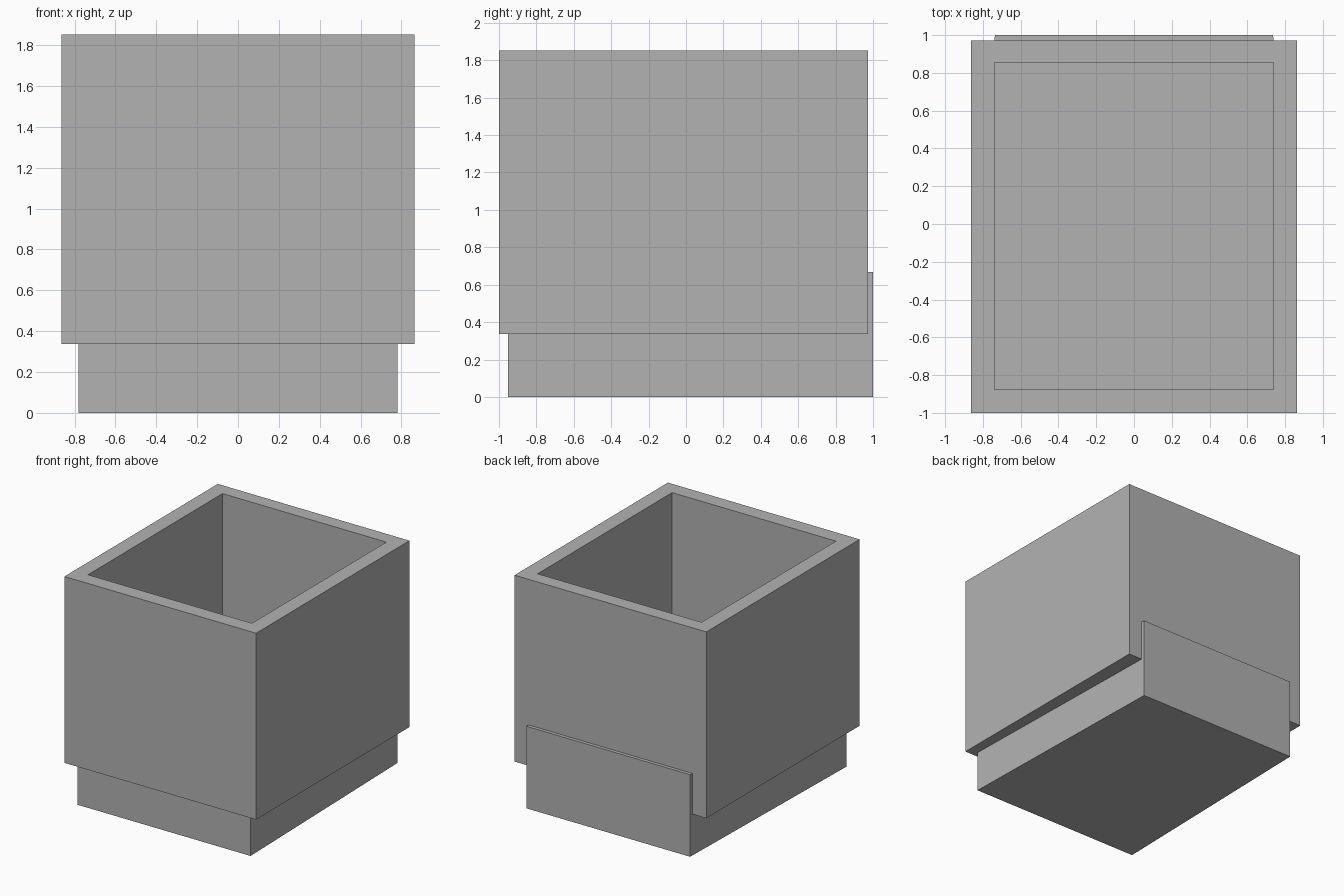
import bpy
import bmesh

cube = bpy.data.objects.get("Cube")
if cube:
    bpy.data.objects.remove(cube, do_unlink=True)

grey = bpy.data.materials.new("mid grey")
grey.use_nodes = True
colour = (0.448, 0.448, 0.448, 1)
grey.diffuse_color = colour
grey.node_tree.nodes["Principled BSDF"].inputs["Base Color"].default_value = colour


def outline(front, back, front_half, back_half):
    """Four-sided plan, symmetric in x, counter-clockwise from above."""
    return [(-front_half, front), (front_half, front),
            (back_half, back), (-back_half, back)]


def add_object(name, bm):
    bmesh.ops.recalc_face_normals(bm, faces=bm.faces[:])
    mesh = bpy.data.meshes.new(name)
    bm.to_mesh(mesh)
    bm.free()
    mesh.materials.append(grey)
    obj = bpy.data.objects.new(name, mesh)
    bpy.context.collection.objects.link(obj)
    return obj


def ring(bm, plan, z):
    return [bm.verts.new((x, y, z)) for x, y in plan]


def bridge(bm, a, b):
    for i in range(len(a)):
        j = (i + 1) % len(a)
        bm.faces.new((a[i], a[j], b[j], b[i]))


# Tapered base block, rising inside the box as its floor and showing at the back
bm = bmesh.new()
plan = outline(-0.953, 1.0, 0.78, 0.737)
low, high = ring(bm, plan, 0), ring(bm, plan, 0.668)
bridge(bm, low, high)
bm.faces.new(low)
bm.faces.new(high)
add_object("base_block", bm)

# Open box walls: outer skin, rim, inner skin and underside
bm = bmesh.new()
outer = outline(-1.0, 0.972, 0.863, 0.863)
inner = outline(-0.875, 0.854, 0.738, 0.738)
bottom, top = 0.336, 1.853
rings = [ring(bm, outer, bottom), ring(bm, outer, top),
         ring(bm, inner, top), ring(bm, inner, bottom)]
for i in range(4):
    bridge(bm, rings[i], rings[(i + 1) % 4])
add_object("open_box", bm)
